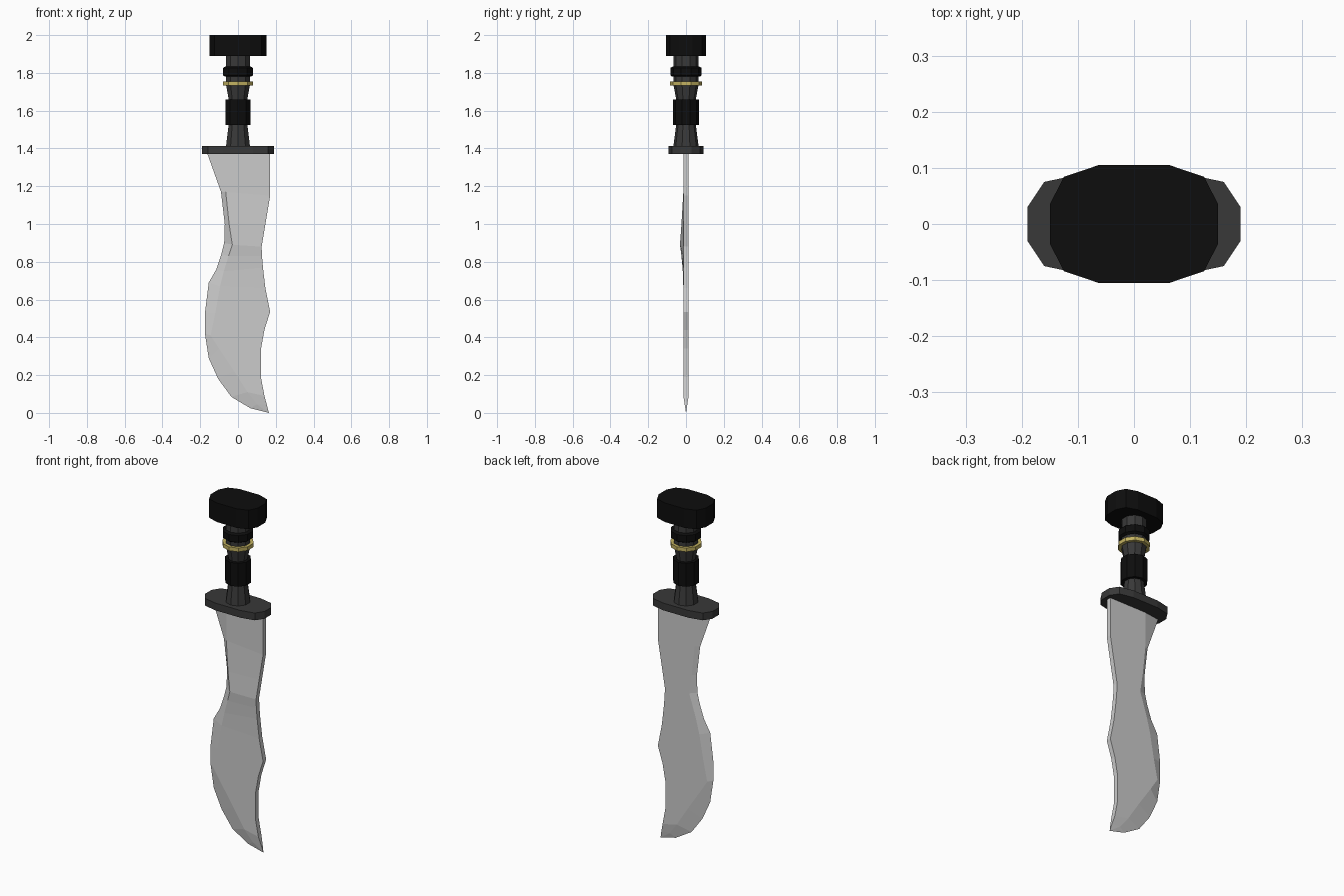
import bpy, bmesh, math

if "Cube" in bpy.data.objects:
    bpy.data.objects.remove(bpy.data.objects["Cube"])


def material(name, rgb):
    m = bpy.data.materials.new(name)
    m.diffuse_color = (*rgb, 1)
    m.use_nodes = True
    m.node_tree.nodes["Principled BSDF"].inputs["Base Color"].default_value = m.diffuse_color
    return m


BLACK = material("black", (0.004, 0.004, 0.004))
DARK = material("dark_grey", (0.04, 0.04, 0.04))
GOLD = material("gold", (0.55, 0.45, 0.12))


def finish(name, bm, mat=None):
    bmesh.ops.recalc_face_normals(bm, faces=bm.faces)
    me = bpy.data.meshes.new(name)
    bm.to_mesh(me)
    bm.free()
    ob = bpy.data.objects.new(name, me)
    bpy.context.collection.objects.link(ob)
    if mat:
        me.materials.append(mat)
    return ob


def loft(name, rings, mat=None):
    """Skin a stack of equal-length point rings and cap both ends."""
    bm = bmesh.new()
    vs = [[bm.verts.new(p) for p in r] for r in rings]
    n = len(rings[0])
    for a, b in zip(vs, vs[1:]):
        for i in range(n):
            j = (i + 1) % n
            bm.faces.new((a[i], a[j], b[j], b[i]))
    bm.faces.new(vs[0])
    bm.faces.new(vs[-1])
    return finish(name, bm, mat)


def turned(name, profile, mat, sides=10):
    """Round part from (radius, z) pairs."""
    return loft(name, [[(r * math.cos(math.tau * (i + .5) / sides),
                         r * math.sin(math.tau * (i + .5) / sides), z)
                        for i in range(sides)] for r, z in profile], mat)


def oval_plate(name, quarter, z0, z1, mat):
    """12-sided plate mirrored from one quarter outline."""
    half = quarter + [(-x, y) for x, y in reversed(quarter)]
    outline = half + [(-x, -y) for x, y in half]
    return loft(name, [[(x, y, z) for x, y in outline] for z in (z0, z1)], mat)


# Blade sections: edge x,z / ridge x,z / spine x,z / front ridge depth
T = 0.014
rows = [
    (-.165, 1.38, -.065, 1.38, .170, 1.38, T),
    (-.090, 1.17, -.065, 1.17, .170, 1.15, T),
    (-.070, 1.00, -.047, 1.00, .145, 1.00, .024),
    (-.073, .90, -.030, .89, .125, .88, .032),
    (-.088, .84, -.050, .83, .127, .83, .024),
    (-.115, .76, -.075, .75, .132, .77, .017),
    (-.155, .69, -.095, .67, .145, .66, T),
    (-.175, .53, -.120, .53, .170, .535, T),
    (-.175, .42, -.145, .41, .140, .44, T),
    (-.155, .29, -.100, .34, .122, .34, T),
    (-.105, .18, -.020, .22, .121, .19, T),
    (-.035, .085, .050, .11, .140, .09, T),
    (.065, .025, .100, .045, .152, .045, .007),
    (.163, .000, .163, .000, .163, .000, .0),
]
rings = []
for ex, ez, rx, rz, sx, sz, d in rows:
    t = min(T, d)
    rings.append([(ex, 0, ez), (rx, -d, rz), (sx, -t, sz), (sx, t, sz), (rx, t, rz)])
blade = loft("blade", rings)
bm = bmesh.new()
bm.from_mesh(blade.data)
bmesh.ops.remove_doubles(bm, verts=bm.verts, dist=1e-5)
bmesh.ops.recalc_face_normals(bm, faces=bm.faces)
bm.to_mesh(blade.data)
bm.free()

# Guard and pommel
oval_plate("guard", [(.19, .03), (.16, .075), (.08, .092)], 1.37, 1.412, DARK)
oval_plate("pommel", [(.15, .035), (.125, .084), (.063, .105)], 1.89, 2.0, BLACK)

# Grip with its bands
turned("grip", [(.067, 1.41), (.050, 1.54), (.050, 1.65), (.067, 1.74), (.067, 1.89)], DARK)
turned("grip_band", [(.070, 1.525), (.070, 1.66)], BLACK)
turned("gold_ring", [(.084, 1.733), (.084, 1.755)], GOLD)
turned("upper_ring", [(.072, 1.780), (.083, 1.787), (.083, 1.826), (.072, 1.833)], BLACK)
